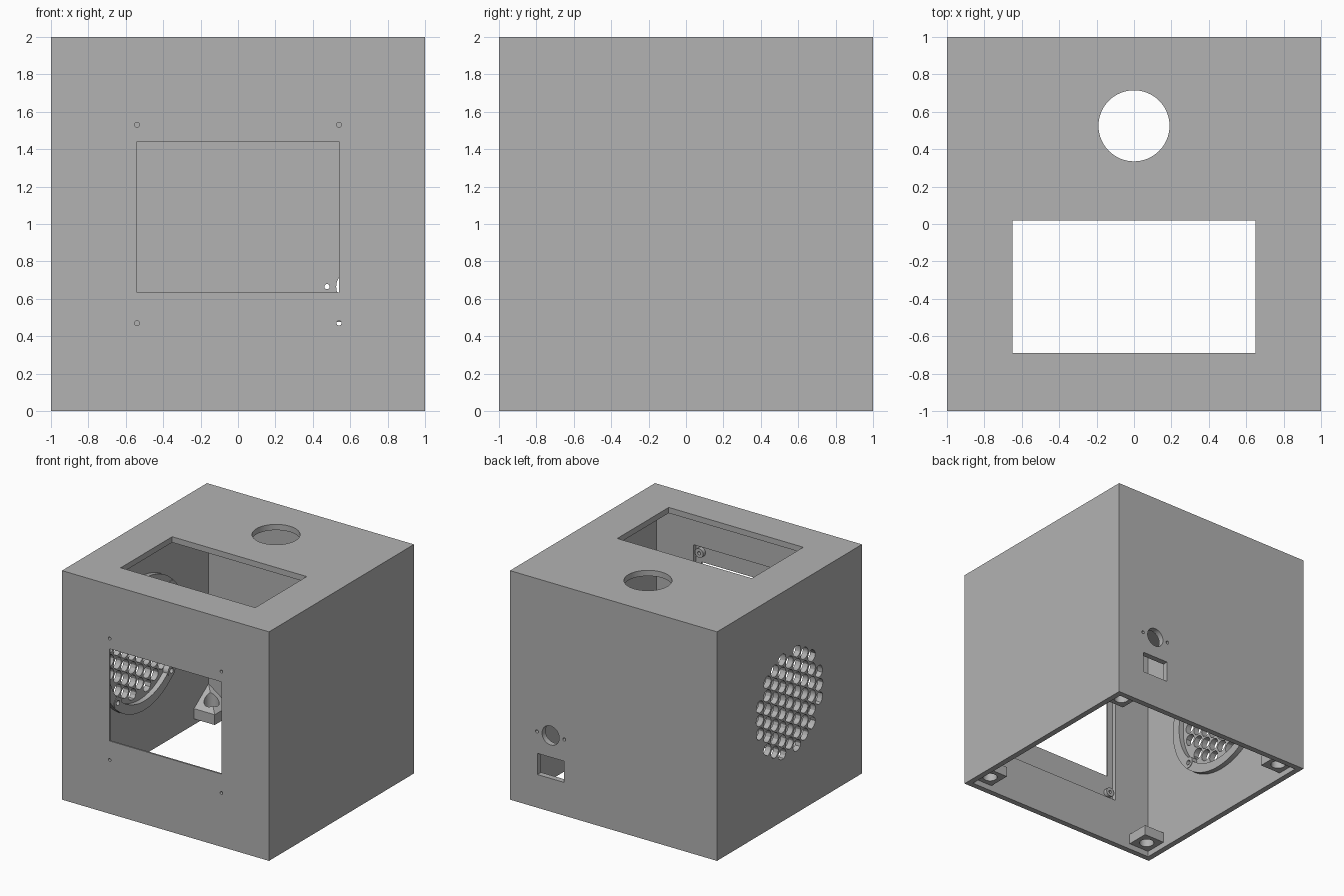
import bpy, bmesh
from math import cos, sin, pi, hypot
from mathutils import Vector

if "Cube" in bpy.data.objects:
    bpy.data.objects.remove(bpy.data.objects["Cube"])

grey = bpy.data.materials.new("plain_grey")
grey.use_nodes = True
colour = (0.448, 0.448, 0.448, 1)
grey.diffuse_color = colour
grey.node_tree.nodes["Principled BSDF"].inputs["Base Color"].default_value = colour

WALL = 0.05
IN = 1 - WALL


def place(axis, d, u, v):
    return {"x": (d, u, v), "y": (u, d, v), "z": (u, v, d)}[axis]


def circle(u, v, r, n=48, turn=0.0):
    return [(u + r * cos(2 * pi * i / n + turn), v + r * sin(2 * pi * i / n + turn)) for i in range(n)]


def rect(u0, u1, v0, v1):
    return [(u0, v0), (u1, v0), (u1, v1), (u0, v1)]


def prism(bm, pts, axis, lo, hi):
    """Extrude a flat outline along an axis."""
    a = [bm.verts.new(place(axis, lo, *p)) for p in pts]
    b = [bm.verts.new(place(axis, hi, *p)) for p in pts]
    bm.faces.new(a)
    bm.faces.new(b)
    for i in range(len(a)):
        j = (i + 1) % len(a)
        bm.faces.new((a[i], a[j], b[j], b[i]))


def tube(bm, u, v, r_out, r_in, axis, lo, hi, n=64):
    """Ring with a square cross-section."""
    loops = [[bm.verts.new(place(axis, d, *p)) for p in circle(u, v, r, n)]
             for r, d in ((r_out, lo), (r_out, hi), (r_in, hi), (r_in, lo))]
    for k in range(4):
        p, q = loops[k], loops[(k + 1) % 4]
        for i in range(n):
            j = (i + 1) % n
            bm.faces.new((p[i], p[j], q[j], q[i]))


def finish(bm, name):
    bmesh.ops.recalc_face_normals(bm, faces=bm.faces[:])
    me = bpy.data.meshes.new(name)
    bm.to_mesh(me)
    bm.free()
    ob = bpy.data.objects.new(name, me)
    bpy.context.collection.objects.link(ob)
    me.materials.append(grey)
    return ob


def cut(ob, prisms):
    """Subtract a group of separate prisms and bake the result."""
    bm = bmesh.new()
    for p in prisms:
        prism(bm, *p)
    cutter = finish(bm, "cutter")
    cutter.hide_render = True
    mod = ob.modifiers.new("cut", "BOOLEAN")
    mod.operation, mod.solver, mod.object = "DIFFERENCE", "EXACT", cutter
    bpy.context.view_layer.update()
    baked = bpy.data.meshes.new_from_object(ob.evaluated_get(bpy.context.evaluated_depsgraph_get()))
    ob.modifiers.clear()
    ob.data = baked
    bpy.data.objects.remove(cutter)


def smooth(ob):
    bpy.ops.object.select_all(action="DESELECT")
    ob.select_set(True)
    bpy.context.view_layer.objects.active = ob
    bpy.ops.object.shade_smooth_by_angle(angle=pi / 6)


corners = [(sx, sz) for sx in (-1, 1) for sz in (-1, 1)]
screws = [(0.54 * sx, 1 + 0.53 * sz) for sx, sz in corners]

# Enclosure: hollow box open at the bottom
bm = bmesh.new()
prism(bm, rect(-1, 1, -1, 1), "z", 0, 2)
shell = finish(bm, "enclosure")
cut(shell, [(rect(-IN, IN, -IN, IN), "z", -0.1, 2 - WALL)])

# Shallow display pocket inside the front wall
cut(shell, [(rect(-0.595, 0.595, 0.41, 1.59), "y", -0.985, -0.9)])

# Display window, screw holes, top openings and back connector openings
openings = [
    (rect(-0.54, 0.54, 0.635, 1.44), "y", -1.1, -0.9),
    (rect(-0.65, 0.65, -0.69, 0.02), "z", 1.9, 2.1),
    (circle(0, 0.525, 0.19, 64), "z", 1.9, 2.1),
    (circle(0.608, 0.665, 0.083), "y", 0.9, 1.1),
    (rect(0.48, 0.735, 0.29, 0.475), "y", 0.9, 1.1),
]
openings += [(circle(x, z, 0.013, 16), "y", -1.1, -0.9) for x, z in screws]
openings += [(circle(0.608 + s * 0.132, 0.665, 0.014, 16), "y", 0.9, 1.1) for s in (-1, 1)]
cut(shell, openings)

# Honeycomb fan grille in the side wall, trimmed to a circle
GRILLE, PITCH = 0.47, 0.118
cells = []
for col in range(-5, 6):
    for row in range(-5, 6):
        y = col * PITCH * 0.866
        z = (row + (col % 2) / 2) * PITCH
        if hypot(y, z) < GRILLE - 0.005:
            pts = []
            for u, v in circle(y, z, 0.052, 12):
                k = min(1, GRILLE / hypot(u, v))
                pts.append((u * k, 1 + v * k))
            cells.append((pts, "x", -1.1, -0.9))
cut(shell, cells)
smooth(shell)

# Fan seat ring with four screw bosses on the inside of the grille wall
mounts = [(0.37 * sy, 1 + 0.37 * sz) for sy, sz in corners]
bm = bmesh.new()
tube(bm, 0, 1, 0.575, 0.495, "x", -IN - 0.005, -IN + 0.045, 96)
ring = finish(bm, "fan_ring")
cut(ring, [(circle(y, z, 0.05, 32), "x", -1, -0.8) for y, z in mounts])
smooth(ring)
bm = bmesh.new()
for y, z in mounts:
    tube(bm, y, z, 0.05, 0.022, "x", -IN - 0.005, -IN + 0.05, 32)
smooth(finish(bm, "fan_screw_bosses"))

# Display standoffs around the front screw holes
bm = bmesh.new()
for x, z in screws:
    tube(bm, x, z, 0.04, 0.014, "y", -0.986, -IN, 32)
smooth(finish(bm, "display_standoffs"))

# Corner blocks for the base plate, tapering up into the corners
for sx, sy in corners:
    bm = bmesh.new()
    near, far = 0.75, IN + 0.005
    for x in (near, far):
        for y in (near, far):
            for z in (0.05, 0.14):
                bm.verts.new((sx * x, sy * y, z))
    bm.verts.new((sx * far, sy * far, 0.28 + WALL / 10))
    bmesh.ops.convex_hull(bm, input=bm.verts[:])
    bmesh.ops.dissolve_limit(bm, angle_limit=0.01, verts=bm.verts[:], edges=bm.edges[:])
    side = ("back" if sy > 0 else "front") + ("_left" if sx > 0 else "_right")
    block = finish(bm, side + "_corner_block")
    cut(block, [(circle(sx * 0.85, sy * 0.85, 0.06, 32), "z", 0, 0.4)])
    smooth(block)
